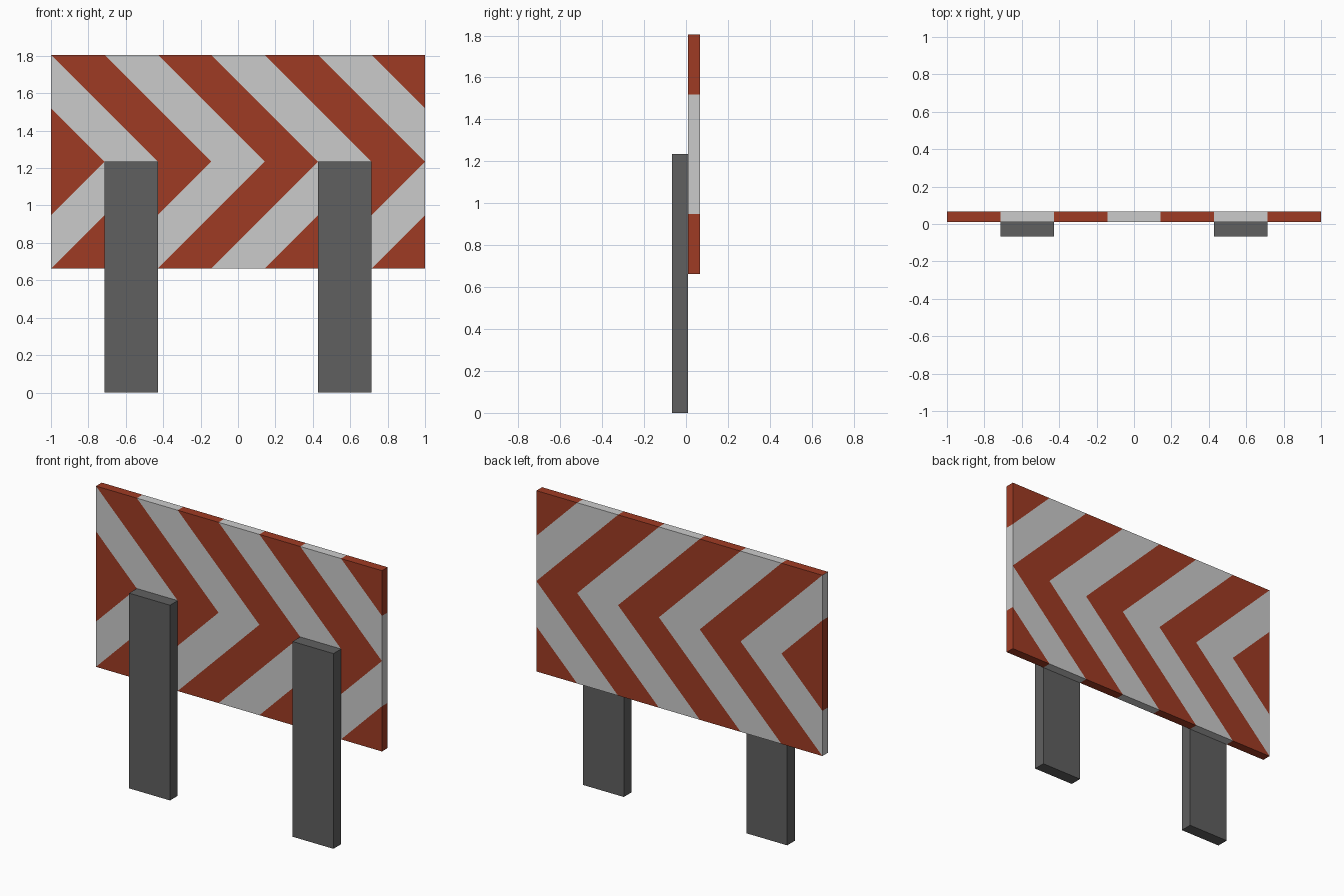
import bpy, bmesh, math
from mathutils import Vector

if "Cube" in bpy.data.objects:
    bpy.data.objects.remove(bpy.data.objects["Cube"])

STEP = 2 / 7            # stripe width along x
MID_Z, HALF_H = 1.234, 2 * STEP
Y_FRONT, Y_SPLIT, Y_BACK = -0.067, 0.0095, 0.0665


def material(name, rgb):
    m = bpy.data.materials.new(name)
    m.diffuse_color = (*rgb, 1)
    m.use_nodes = True
    m.node_tree.nodes["Principled BSDF"].inputs["Base Color"].default_value = m.diffuse_color
    return m


red = material("red", (0.347, 0.044, 0.0175))
white = material("white", (0.6, 0.6, 0.6))
grey = material("dark grey", (0.117, 0.117, 0.117))


def box(lo, hi):
    bm = bmesh.new()
    bmesh.ops.create_cube(bm, size=1)
    lo, hi = Vector(lo), Vector(hi)
    for v in bm.verts:
        v.co = (lo + hi) / 2 + v.co * (hi - lo)
    return bm


def finish(bm, name, mats, axis, z=0.0):
    """Make an object mirrored across its own origin on one axis."""
    me = bpy.data.meshes.new(name)
    bm.to_mesh(me)
    bm.free()
    for m in mats:
        me.materials.append(m)
    ob = bpy.data.objects.new(name, me)
    bpy.context.collection.objects.link(ob)
    ob.location.z = z
    mod = ob.modifiers.new("mirror", 'MIRROR')
    mod.use_axis = [i == axis for i in range(3)]
    return ob


# Board: upper half cut into diagonal stripes, mirrored down into chevrons
bm = box((-1, Y_SPLIT, 0), (1, Y_BACK, HALF_H))
bm.normal_update()
bmesh.ops.delete(bm, geom=[f for f in bm.faces if f.normal.z < -0.5], context='FACES_ONLY')
for k in range(-3, 6):
    geom = bm.verts[:] + bm.edges[:] + bm.faces[:]
    bmesh.ops.bisect_plane(bm, geom=geom, dist=1e-5,
                           plane_co=((k + 0.5) * STEP, 0, 0), plane_no=(1, 0, 1))
for f in bm.faces:
    c = f.calc_center_median()
    band = math.floor((c.x + c.z) / STEP + 0.5)
    f.material_index = 0 if band % 2 else 1
finish(bm, "chevron_board", [red, white], 2, MID_Z)

# Posts: one on each side, in front of the board
bm = box((1.5 * STEP, Y_FRONT, 0), (2.5 * STEP, Y_SPLIT, MID_Z))
finish(bm, "posts", [grey], 0)
